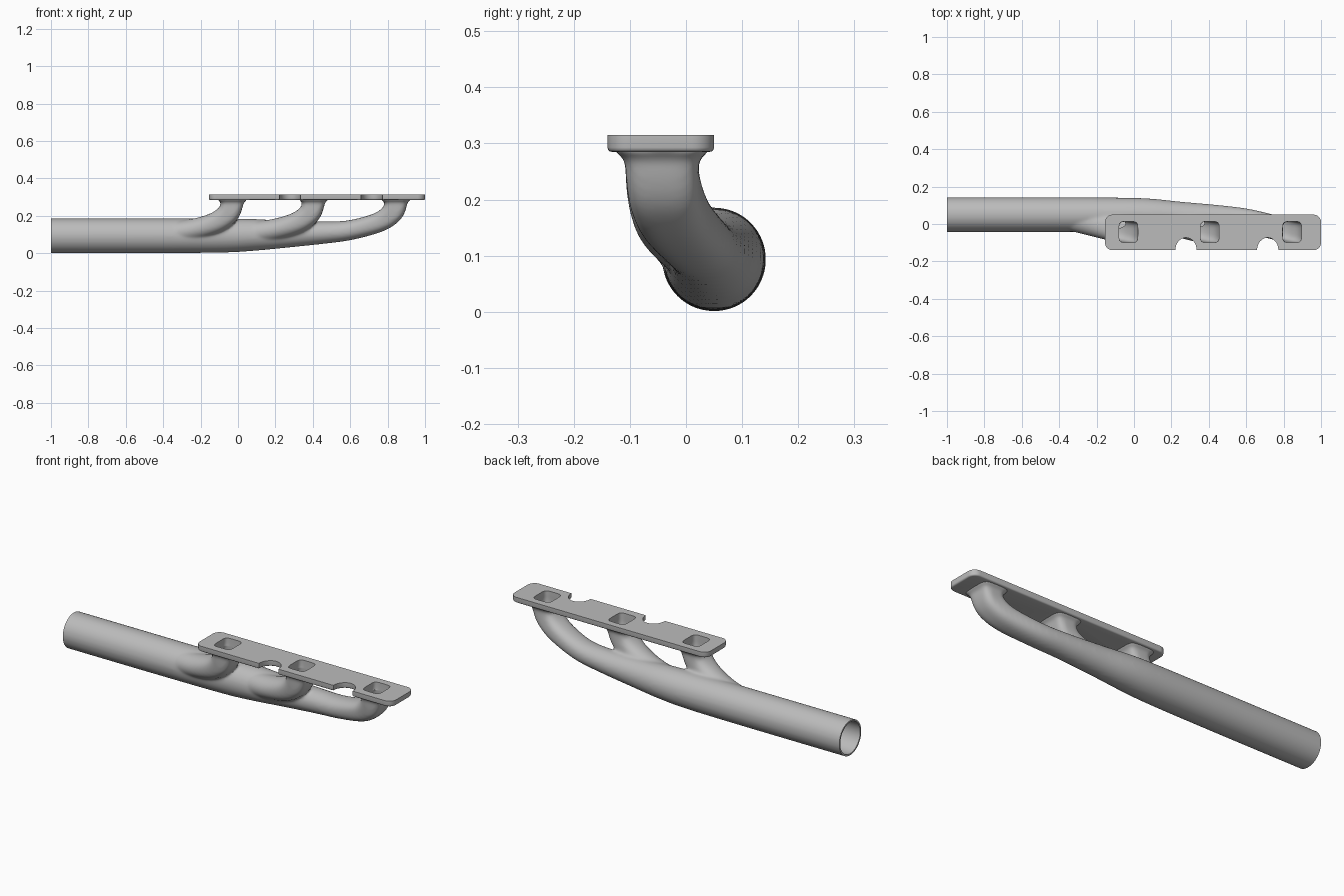
import bpy, bmesh
from math import cos, sin, pi, copysign
from mathutils import Vector

if "Cube" in bpy.data.objects:
    bpy.data.objects.remove(bpy.data.objects["Cube"])

metal = bpy.data.materials.new("cast_grey_metal")
metal.use_nodes = True
metal.diffuse_color = (0.5, 0.5, 0.5, 1)
metal.node_tree.nodes["Principled BSDF"].inputs["Base Color"].default_value = (0.5, 0.5, 0.5, 1)

PORTS = (-0.03, 0.405, 0.845)
PORT_Y = -0.043
WALL = 0.009


def make_object(name, bm):
    bmesh.ops.recalc_face_normals(bm, faces=bm.faces)
    mesh = bpy.data.meshes.new(name)
    bm.to_mesh(mesh)
    bm.free()
    mesh.materials.append(metal)
    obj = bpy.data.objects.new(name, mesh)
    bpy.context.scene.collection.objects.link(obj)
    return obj


def spline(p0, p1, p2, p3, t):
    """Smooth interpolation of position, half sizes and squareness."""
    return [0.5 * (2 * b + (c - a) * t + (2 * a - 5 * b + 4 * c - d) * t * t
                   + (3 * b - a - 3 * c + d) * t ** 3)
            for a, b, c, d in zip(p0, p1, p2, p3)]


def loft(bm, path, shrink=0.0, steps=8, sides=48):
    """Sweep a section along (x, y, z, half_y, half_other, squareness) stations."""
    ext = [path[0]] + list(path) + [path[-1]]
    stations = [spline(*ext[i:i + 4], k / steps)
                for i in range(len(path) - 1) for k in range(steps)] + [path[-1]]
    rings = []
    for i, s in enumerate(stations):
        before = stations[max(i - 1, 0)]
        after = stations[min(i + 1, len(stations) - 1)]
        tangent = (Vector(after[:3]) - Vector(before[:3])).normalized()
        side = Vector((0, 1, 0))
        side = (side - tangent * side.dot(tangent)).normalized()
        up = tangent.cross(side)
        ring = []
        for k in range(sides):
            c, d = cos(2 * pi * k / sides), sin(2 * pi * k / sides)
            u = copysign(abs(c) ** (2 / s[5]), c) * (s[3] - shrink)
            v = copysign(abs(d) ** (2 / s[5]), d) * (s[4] - shrink)
            ring.append(bm.verts.new(Vector(s[:3]) + side * u + up * v))
        rings.append(ring)
    for r0, r1 in zip(rings, rings[1:]):
        for k in range(sides):
            j = (k + 1) % sides
            bm.faces.new((r0[k], r0[j], r1[j], r1[k]))
    bm.faces.new(rings[0])
    bm.faces.new(rings[-1])


# Collector pipe that narrows and bends up into the far port
collector = [
    (-1.1, 0.05, 0.0935, 0.0925, 0.0925, 2), (-0.5, 0.05, 0.0935, 0.0925, 0.0925, 2),
    (-0.1, 0.05, 0.0945, 0.091, 0.091, 2), (0.08, 0.049, 0.098, 0.087, 0.085, 2),
    (0.25, 0.044, 0.102, 0.075, 0.073, 2), (0.45, 0.034, 0.11, 0.067, 0.06, 2),
    (0.6, 0.017, 0.124, 0.065, 0.053, 2.2), (0.75, -0.018, 0.165, 0.065, 0.053, 2.6),
    (0.82, -0.037, 0.212, 0.065, 0.057, 3.2), (0.843, PORT_Y, 0.26, 0.065, 0.059, 4),
    (0.845, PORT_Y, 0.3, 0.065, 0.059, 5)]


def runner(x):
    """Short branch from a port down into the collector."""
    return [
        (x, PORT_Y, 0.3, 0.065, 0.059, 5), (x - 0.003, PORT_Y, 0.26, 0.065, 0.059, 4),
        (x - 0.025, -0.039, 0.21, 0.065, 0.058, 3), (x - 0.09, -0.025, 0.163, 0.065, 0.057, 2.4),
        (x - 0.2, 0.002, 0.128, 0.065, 0.058, 2), (x - 0.33, 0.03, 0.108, 0.062, 0.06, 2),
        (x - 0.46, 0.047, 0.1, 0.055, 0.055, 2)]


tubes = [collector] + [runner(x) for x in PORTS[:2]]

# Pipework: tubes and flares under the flange, blended into one casting
pipework = bmesh.new()
for tube in tubes:
    loft(pipework, tube)
for x in PORTS:
    loft(pipework, [(x, PORT_Y, z, 0.063 + g, 0.057 + g, 5) for z, g in
                    ((0.255, 0), (0.268, 0.003), (0.278, 0.01), (0.285, 0.021), (0.3, 0.022))])
pipes = make_object("manifold_pipes", pipework)

# Flange: rounded plate with two bolt notches in its front edge
X0, X1, Y0, Y1, R = -0.155, 1.0, -0.14, 0.05, 0.04
outline = []


def arc(cx, cy, r, start, end, n=8, stretch=1):
    for k in range(n + 1):
        a = (start + (end - start) * k / n) * pi / 180
        outline.append((cx + r * cos(a), cy + r * stretch * sin(a)))


arc(X0 + R, Y0 + R, R, 180, 270)
for nx in (0.278, 0.715):
    arc(nx, Y0, 0.057, 180, 0, 16, 1.18)
arc(X1 - R, Y0 + R, R, 270, 360)
arc(X1 - R, Y1 - R, R, 0, 90)
arc(X0 + R, Y1 - R, R, 90, 180)

plate = bmesh.new()
bottom = plate.faces.new([plate.verts.new((x, y, 0.285)) for x, y in outline])
rim = list(bottom.edges)
top = bmesh.ops.extrude_face_region(plate, geom=[bottom], use_keep_orig=True)
bmesh.ops.translate(plate, verts=[v for v in top["geom"] if isinstance(v, bmesh.types.BMVert)],
                    vec=(0, 0, 0.03))
bmesh.ops.bevel(plate, geom=rim, offset=0.008, segments=3, profile=0.5, affect='EDGES')
flange = make_object("port_flange", plate)

# Cutters: one bore per tube, plus a block that squares off the outlet
cutters = []
for tube in tubes:
    bore = bmesh.new()
    port_end = max((tube[0], tube[-1]), key=lambda s: s[2])
    tip = (port_end[0], port_end[1], 0.36) + tuple(port_end[3:])
    loft(bore, tube + [tip] if port_end is tube[-1] else [tip] + tube, WALL)
    cutters.append(make_object("bore_cutter", bore))
block = bmesh.new()
bmesh.ops.create_cube(block, size=1)
bmesh.ops.translate(block, verts=block.verts, vec=(-1.5, 0.05, 0.1))
outlet_cutter = make_object("outlet_cutter", block)


def cut(obj, tools):
    for tool in tools:
        mod = obj.modifiers.new("cut", 'BOOLEAN')
        mod.operation = 'DIFFERENCE'
        mod.solver = 'EXACT'
        mod.object = tool


blend = pipes.modifiers.new("blend", 'REMESH')
blend.mode = 'VOXEL'
blend.voxel_size = 0.007
soften = pipes.modifiers.new("soften", 'SMOOTH')
soften.factor = 0.5
soften.iterations = 12
cut(pipes, cutters + [outlet_cutter])
cut(flange, cutters)

# Bake the modifiers, drop the cutters and shade
graph = bpy.context.evaluated_depsgraph_get()
baked = [(o, bpy.data.meshes.new_from_object(o.evaluated_get(graph))) for o in (pipes, flange)]
for obj, mesh in baked:
    obj.modifiers.clear()
    mesh.materials.clear()
    mesh.materials.append(metal)
    mesh.polygons.foreach_set("material_index", [0] * len(mesh.polygons))
    obj.data = mesh
for tool in cutters + [outlet_cutter]:
    bpy.data.objects.remove(tool)
for obj in (pipes, flange):
    bpy.ops.object.select_all(action='DESELECT')
    obj.select_set(True)
    bpy.context.view_layer.objects.active = obj
    bpy.ops.object.shade_smooth_by_angle(angle=0.6)
